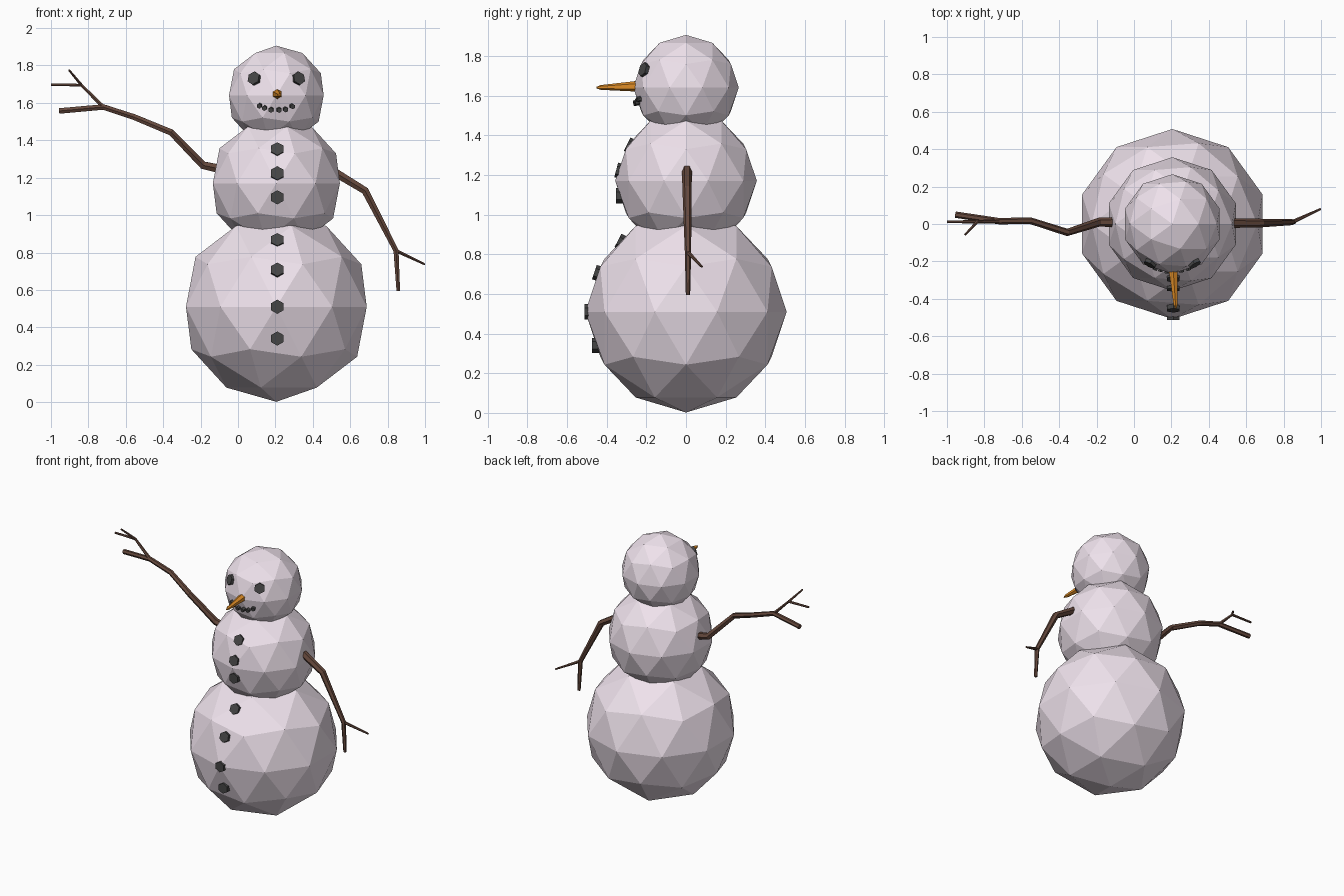
import bpy, bmesh, math
from mathutils import Vector

if "Cube" in bpy.data.objects:
    bpy.data.objects.remove(bpy.data.objects["Cube"])


def material(name, rgb):
    m = bpy.data.materials.new(name)
    m.diffuse_color = (*rgb, 1)
    m.use_nodes = True
    m.node_tree.nodes["Principled BSDF"].inputs["Base Color"].default_value = m.diffuse_color
    return m


SNOW = material("snow", (0.86, 0.76, 0.84))
COAL = material("coal", (0.06, 0.06, 0.06))
WOOD = material("wood", (0.13, 0.065, 0.045))
CARROT = material("carrot", (0.75, 0.27, 0.02))
CX = 0.205


def finish(bm, name, mat):
    bmesh.ops.recalc_face_normals(bm, faces=bm.faces)
    me = bpy.data.meshes.new(name)
    bm.to_mesh(me)
    bm.free()
    me.materials.append(mat)
    ob = bpy.data.objects.new(name, me)
    bpy.context.collection.objects.link(ob)
    return ob


def snowball(name, z, r):
    bm = bmesh.new()
    bmesh.ops.create_icosphere(bm, subdivisions=2, radius=r)
    ob = finish(bm, name, SNOW)
    ob.location = (CX, 0, z)


def tube(name, points, radii, mat, sides=6):
    """Faceted tapering tube through a few points, capped at both ends."""
    pts = [Vector(p) for p in points]
    bm = bmesh.new()
    rings = []
    for i, (p, r) in enumerate(zip(pts, radii)):
        a = (p - pts[i - 1]).normalized() if i else Vector()
        b = (pts[i + 1] - p).normalized() if i < len(pts) - 1 else Vector()
        d = (a + b).normalized()
        ref = Vector((0, 0, 1)) if abs(d.y) > 0.8 else Vector((0, 1, 0))
        u = (ref - d * ref.dot(d)).normalized()
        v = d.cross(u)
        ang = [2 * math.pi * k / sides for k in range(sides)]
        rings.append([bm.verts.new(p + r * (u * math.cos(t) + v * math.sin(t))) for t in ang])
    for lo, hi in zip(rings, rings[1:]):
        for k in range(sides):
            n = (k + 1) % sides
            bm.faces.new((lo[k], lo[n], hi[n], hi[k]))
    bm.faces.new(rings[0])
    bm.faces.new(rings[-1])
    return finish(bm, name, mat)


def lump(name, pos, normal, r, depth):
    """Six-sided piece of coal facing along normal; pos is its outer face."""
    p, n = Vector(pos), Vector(normal).normalized()
    tube(name, [p - n * depth, p], [r, r], COAL)


# body
snowball("lower_body", 0.51, 0.508)
snowball("middle_body", 1.17, 0.357)
snowball("head", 1.64, 0.266)

# buttons: outer y, z, upward tilt in degrees
buttons = [(-0.297, 1.355, 27), (-0.352, 1.225, 15), (-0.353, 1.095, 0), (-0.343, 0.87, 27),
           (-0.462, 0.71, 18), (-0.512, 0.51, 0), (-0.475, 0.34, 0)]
for i, (y, z, tilt) in enumerate(buttons):
    t = math.radians(tilt)
    lump(f"button_{i + 1}", (0.21, y, z), (0, -math.cos(t), math.sin(t)), 0.038, 0.05)

# eyes
for side, label in ((-1, "left"), (1, "right")):
    lump(f"eye_{label}", (CX + side * 0.123, -0.22, 1.733), (side * 0.5, -0.85, 0.3), 0.037, 0.04)

# mouth
mouth = [(0.112, -0.245, 1.583), (0.14, -0.253, 1.571), (0.176, -0.263, 1.561),
         (0.22, -0.265, 1.56), (0.256, -0.257, 1.563), (0.293, -0.247, 1.58)]
for i, p in enumerate(mouth):
    lump(f"mouth_{i + 1}", p, (p[0] - CX, -0.25, -0.05), 0.014, 0.04)

# nose
tube("nose", [(0.208, -0.22, 1.648), (0.222, -0.43, 1.641), (0.224, -0.452, 1.64)],
     [0.029, 0.012, 0.004], CARROT)

# raised arm with forked twig
tube("raised_arm", [(-0.11, 0.01, 1.25), (-0.187, 0.01, 1.267), (-0.357, -0.045, 1.442),
                    (-0.555, 0.018, 1.524), (-0.72, 0.015, 1.578), (-0.955, 0.05, 1.557)],
     [0.026, 0.024, 0.02, 0.018, 0.017, 0.017], WOOD)
tube("raised_twig", [(-0.72, 0.015, 1.578), (-0.837, 0.012, 1.695), (-1.0, 0.012, 1.697)],
     [0.012, 0.009, 0.007], WOOD)
tube("raised_twig_fork", [(-0.837, 0.012, 1.695), (-0.903, -0.057, 1.775)], [0.009, 0.006], WOOD)

# lowered arm with twig
tube("lowered_arm", [(0.515, 0.005, 1.23), (0.68, 0.005, 1.13), (0.845, 0.01, 0.81), (0.857, 0.01, 0.595)],
     [0.026, 0.023, 0.016, 0.011], WOOD)
tube("lowered_twig", [(0.845, 0.01, 0.81), (0.998, 0.08, 0.737)], [0.011, 0.006], WOOD)
